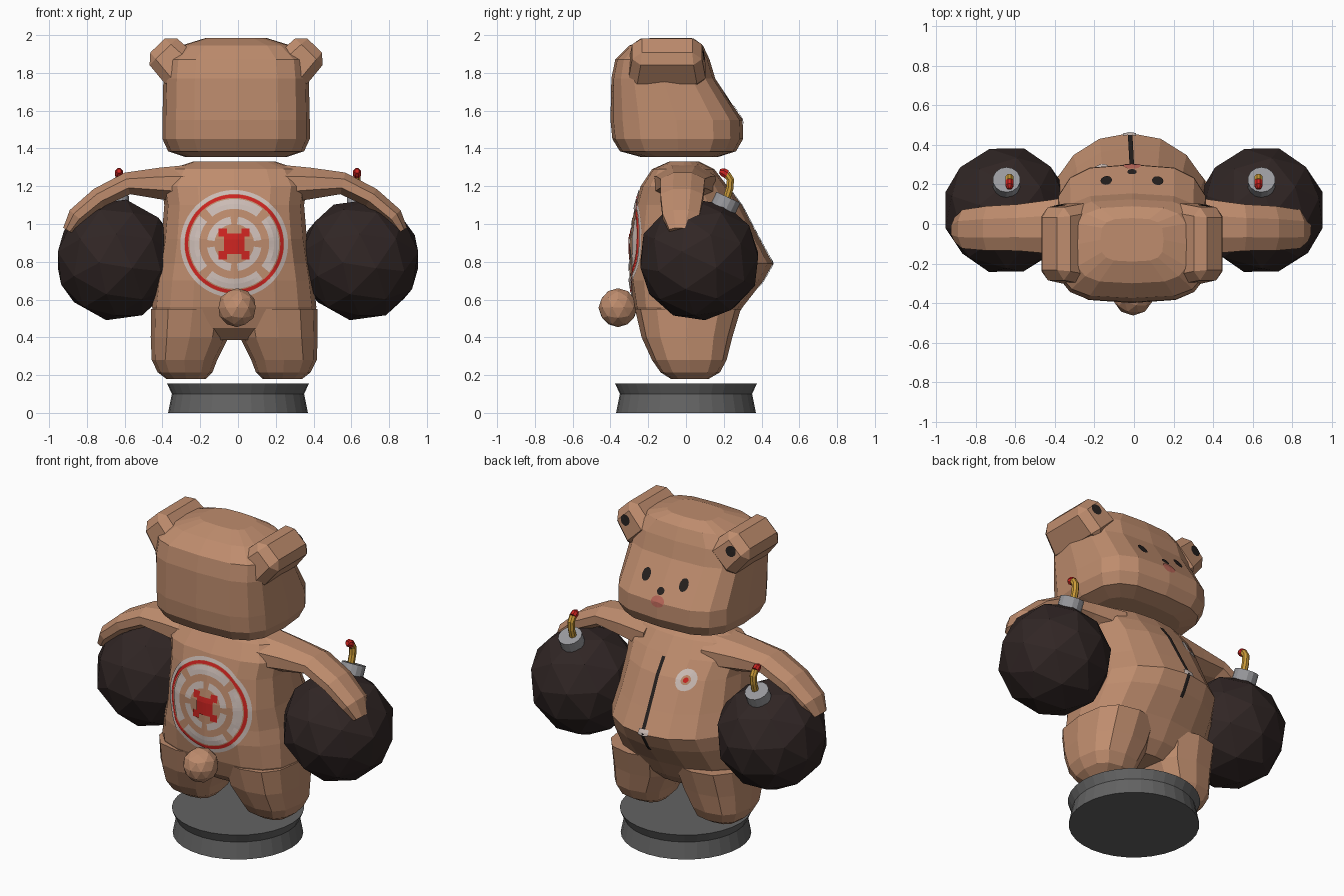
import bpy, bmesh, math
from mathutils import Vector, Matrix
from mathutils.bvhtree import BVHTree

if "Cube" in bpy.data.objects:
    bpy.data.objects.remove(bpy.data.objects["Cube"])


def mat(name, r, g, b):
    m = bpy.data.materials.new(name)
    m.diffuse_color = (r, g, b, 1)
    m.use_nodes = True
    m.node_tree.nodes["Principled BSDF"].inputs["Base Color"].default_value = m.diffuse_color
    return m


FUR = mat("brown_fur", .52, .265, .155)
BOMB = mat("bomb_black", .030, .019, .018)
BASE = mat("base_grey", .125, .125, .125)
CAP = mat("cap_grey", .32, .32, .34)
GOLD = mat("fuse_gold", .60, .33, .04)
RED = mat("red", .62, .018, .015)
WHITE = mat("pale_white", .62, .52, .48)
DARK = mat("dark_detail", .018, .014, .013)
PINK = mat("mouth_pink", .47, .13, .095)


def finish(name, bm, material, recalc=True):
    if recalc:
        bmesh.ops.recalc_face_normals(bm, faces=bm.faces)
    tree = BVHTree.FromBMesh(bm)
    me = bpy.data.meshes.new(name)
    bm.to_mesh(me)
    bm.free()
    me.materials.append(material)
    ob = bpy.data.objects.new(name, me)
    bpy.context.collection.objects.link(ob)
    return tree


def loft(name, rings, material):
    bm = bmesh.new()
    vs = [[bm.verts.new(p) for p in r] for r in rings]
    n = len(vs[0])
    for a, b in zip(vs, vs[1:]):
        for i in range(n):
            bm.faces.new((a[i], a[(i + 1) % n], b[(i + 1) % n], b[i]))
    bm.faces.new(vs[0][::-1])
    bm.faces.new(vs[-1])
    return finish(name, bm, material)


def section(z, cx, hx, y0, y1, e_front=2, e_back=2, n=16):
    """Rounded horizontal section between y0 (back) and y1 (belly side)."""
    cy, hy = (y0 + y1) / 2, (y1 - y0) / 2
    pts = []
    for i in range(n):
        a = 2 * math.pi * i / n
        c, s = math.cos(a), math.sin(a)
        e = 2 / (e_front if s > 0 else e_back)
        pts.append((cx + hx * math.copysign(abs(c) ** e, c),
                    cy + hy * math.copysign(abs(s) ** e, s), z))
    return pts


def tube(name, path, radii, material, n=8):
    """Tube along a path of (point), with (in-plane, sideways) radii; path bends round axis."""
    rings = []
    for i, p in enumerate(path):
        t = (Vector(path[min(i + 1, len(path) - 1)]) - Vector(path[max(i - 1, 0)])).normalized()
        side = Vector((1, 0, 0)) if abs(t.x) < .2 else Vector((0, 1, 0))
        up = t.cross(side).normalized()
        h, w = radii[i]
        rings.append([Vector(p) + up * h * math.sin(2 * math.pi * (k + .5) / n) * 1.06
                      + side * w * math.cos(2 * math.pi * (k + .5) / n) * 1.06 for k in range(n)])
    return loft(name, rings, material)


# Display base with flared rim
loft("display_base", [[(r * math.cos(k * math.pi / 16), r * math.sin(k * math.pi / 16), z)
                       for k in range(32)] for r, z in ((.37, 0), (.35, .1), (.375, .155))], BASE)

# Torso
torso = loft("torso", [section(z, -.02, hx, a, b, 2, 2.8) for z, hx, a, b in (
    (.385, .28, -.15, .16), (.45, .40, -.23, .23), (.56, .435, -.275, .30), (.70, .42, -.30, .41),
    (.79, .405, -.30, .46), (.92, .385, -.30, .39), (1.10, .37, -.27, .295),
    (1.20, .385, -.24, .22), (1.29, .34, -.18, .15), (1.33, .22, -.09, .07))], FUR)

for s, side in ((-1, "left"), (1, "right")):
    # Stubby leg
    loft("leg_" + side, [section(z, s * (i + o) / 2 - .02, (o - i) / 2, a, b, 2.6, 2.6, 12)
                         for z, i, o, a, b in (
        (.18, .15, .36, -.08, .12), (.215, .115, .405, -.135, .18), (.28, .09, .437, -.18, .215),
        (.40, .03, .442, -.235, .245), (.55, .0, .44, -.27, .29))], FUR)
    # Arm reaching over the bomb
    pts = ((.20, 1.21), (.40, 1.215), (.57, 1.215), (.72, 1.14), (.84, 1.04), (.885, .965))
    tube("arm_" + side, [(s * x - .015, -.01 - .02 * k / 5, z) for k, (x, z) in enumerate(pts)],
         ((.11, .17), (.085, .14), (.06, .12), (.055, .115), (.05, .10), (.03, .06)), FUR)
    # Bomb with cap, fuse and burning tip
    centre = Vector((s * .645, .07, .81))
    tilt = Matrix.Rotation(-math.radians(25), 4, 'X')
    bm = bmesh.new()
    bmesh.ops.create_icosphere(bm, subdivisions=2, radius=.325,
                               matrix=Matrix.Translation(centre) @ tilt)
    finish("bomb_" + side, bm, BOMB)
    bm = bmesh.new()
    bmesh.ops.create_cone(bm, cap_ends=True, segments=14, radius1=.07, radius2=.07, depth=.07,
                          matrix=Matrix.Translation(centre) @ tilt @ Matrix.Translation((0, 0, .33)))
    finish("bomb_cap_" + side, bm, CAP)
    fx = s * .63
    tube("fuse_" + side, [(fx, .21, 1.12), (fx, .232, 1.19), (fx, .235, 1.235), (fx, .215, 1.265)],
         [(.02, .02)] * 4, GOLD)
    tube("fuse_tip_" + side, [(fx, .217, 1.262), (fx, .195, 1.275), (fx, .178, 1.28)],
         [(.023, .021), (.023, .021), (.012, .012)], RED)

# Tail
bm = bmesh.new()
bmesh.ops.create_icosphere(bm, subdivisions=2, radius=.103,
                           matrix=Matrix.Translation((-.005, -.36, .557)))
finish("tail", bm, FUR)

# Head
head = loft("head", [section(z, -.01, hx, a, b, 3.2, 3.4) for z, hx, a, b in (
    (1.355, .27, -.24, .17), (1.385, .36, -.35, .265), (1.45, .39, -.39, .302),
    (1.55, .39, -.40, .30), (1.77, .385, -.395, .155), (1.87, .375, -.375, .125),
    (1.945, .29, -.30, .09), (1.985, .16, -.19, .03))], FUR)


# Painted details: thin patches projected onto a surface along y
def ring(cx, cz, r0, r1, a0=0., a1=360., sx=1.):
    a0, a1 = math.radians(a0), math.radians(a1)

    def f(u, v):
        a, r = a0 + (a1 - a0) * u, r0 + (r1 - r0) * v
        return cx + r * math.cos(a) * sx, cz + r * math.sin(a)
    return f, max(4, int((a1 - a0) * r1 / .02), int((a1 - a0) * 2.5)), max(1, int((r1 - r0) / .02))


def rect(x0, z0, x1, z1, lean=0.):
    def f(u, v):
        return x0 + (x1 - x0) * u + lean * v, z0 + (z1 - z0) * v
    return f, max(2, int(abs(x1 - x0) / .02)), max(2, int(abs(z1 - z0) / .015))


def decal(name, tree, facing, patches, material, lift=.005):
    bm = bmesh.new()
    for f, nu, nv in patches:
        grid = []
        for i in range(nu + 1):
            row = []
            for j in range(nv + 1):
                x, z = f(i / nu, j / nv)
                hit = tree.ray_cast(Vector((x, 2 * facing, z)), Vector((0, -facing, 0)))
                row.append(bm.verts.new(hit[0] + Vector((0, facing * lift, 0))) if hit[0] else None)
            grid.append(row)
        for i in range(nu):
            for j in range(nv):
                q = [grid[i][j], grid[i + 1][j], grid[i + 1][j + 1], grid[i][j + 1]]
                if all(q):
                    face = bm.faces.new(q)
                    face.normal_update()
                    if face.normal.y * facing < 0:
                        face.normal_flip()
    finish(name, bm, material, recalc=False)


# Ears with dark inner spots
for s, side in ((-1, "left"), (1, "right")):
    bm = bmesh.new()
    bmesh.ops.create_cube(bm, size=1)
    for v in bm.verts:
        k = .85 if v.co.z > 0 else 1.0
        v.co = (v.co.x * .23 * k, v.co.y * .42 * k, v.co.z * .22)
    bmesh.ops.bevel(bm, geom=bm.edges[:], offset=.045, segments=1, affect='EDGES')
    bm.transform(Matrix.Translation((s * .34 - .01, -.10, 1.865))
                 @ Matrix.Rotation(s * math.radians(44), 4, 'Y'))
    ear = finish("ear_" + side, bm, FUR)
    decal("inner_ear_" + side, ear, 1, [ring(s * .365 - .01, 1.89, 0, .033)], DARK)

# Face
decal("eyes", head, 1, [ring(x, 1.665, 0, .034, sx=.85) for x in (-.14, .12)], DARK)
decal("nose", head, 1, [ring(-.01, 1.61, 0, .02, sx=1.2)], DARK)
decal("mouth", head, 1, [ring(-.01, 1.555, 0, .032, sx=1.4)], PINK)

# Zip, pull tab and chest badge
decal("zip", torso, 1, [rect(-.035, .67, -.012, 1.19, .015)], DARK)
decal("zip_pull", torso, 1, [rect(-.055, .785, .01, .82)], WHITE, .008)
decal("chest_badge", torso, 1, [ring(-.185, 1.1, .026, .058)], WHITE)
decal("chest_badge_dot", torso, 1, [ring(-.185, 1.1, 0, .014)], RED)

# Round abstract pattern on the back
cx, cz = -.02, .895
white = [ring(cx, cz, .264, .285)]
white += [ring(cx, cz, .185, .238, a + 6, a + 84) for a in range(45, 405, 90)]
white += [ring(cx, cz, .105, .145, a + 8, a + 82) for a in range(0, 360, 90)]
decal("back_pattern_white", torso, -1, white, WHITE)
decal("back_pattern_red", torso, -1, [ring(cx, cz, .244, .262),
      rect(cx - .055, cz - .055, cx + .055, cz + .055)]
      + [rect(cx + i * .06 - .022, cz + j * .06 - .022, cx + i * .06 + .022, cz + j * .06 + .022)
         for i in (-1, 1) for j in (-1, 1)], RED, .006)
